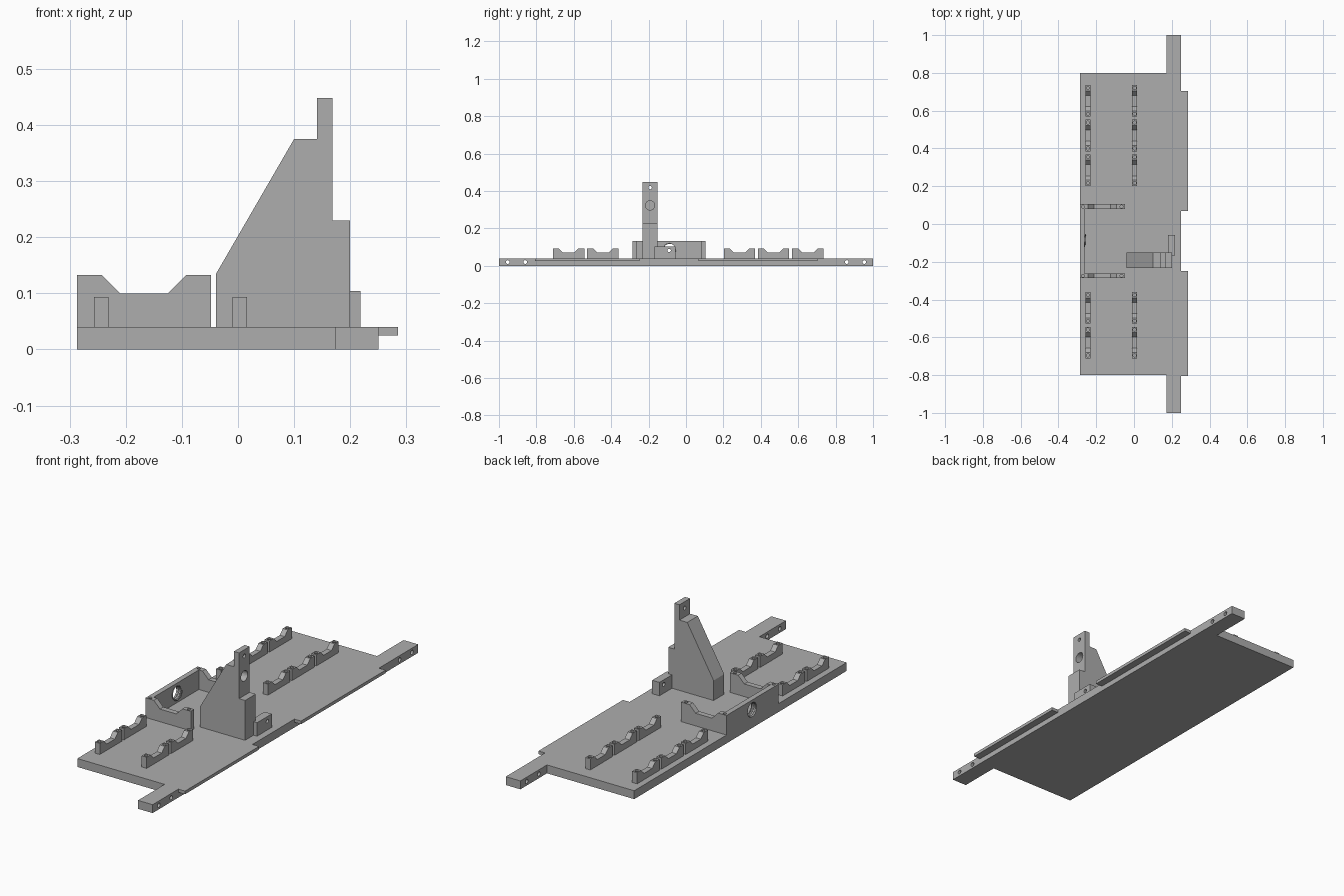
import bpy, bmesh, math
from mathutils import Matrix, Vector

if "Cube" in bpy.data.objects:
    bpy.data.objects.remove(bpy.data.objects["Cube"])

grey = bpy.data.materials.new("plain grey")
grey.use_nodes = True
colour = (0.42, 0.42, 0.42, 1)
grey.diffuse_color = colour
grey.node_tree.nodes["Principled BSDF"].inputs["Base Color"].default_value = colour

T = 0.04          # plate thickness
WALL = 0.026      # wall thickness of the cradles


def add_object(name, bm):
    bmesh.ops.recalc_face_normals(bm, faces=bm.faces)
    mesh = bpy.data.meshes.new(name)
    bm.to_mesh(mesh)
    bm.free()
    mesh.materials.append(grey)
    obj = bpy.data.objects.new(name, mesh)
    bpy.context.collection.objects.link(obj)
    return obj


def prism(name, outline, axis, low, high):
    """Extrude a 2D outline along an axis; the outline uses the other two axes in order."""
    bm = bmesh.new()
    verts = []
    for a, b in outline:
        p = [a, b]
        p.insert(axis, low)
        verts.append(bm.verts.new(p))
    face = bm.faces.new(verts)
    out = bmesh.ops.extrude_face_region(bm, geom=[face])
    shift = Vector((0, 0, 0))
    shift[axis] = high - low
    moved = [v for v in out["geom"] if isinstance(v, bmesh.types.BMVert)]
    bmesh.ops.translate(bm, verts=moved, vec=shift)
    return add_object(name, bm)


def box(name, x0, x1, y0, y1, z0, z1):
    return prism(name, [(x0, y0), (x1, y0), (x1, y1), (x0, y1)], 2, z0, z1)


def drill(obj, holes):
    """Cut round holes, each given as centre, radius, length and axis."""
    bm = bmesh.new()
    for centre, radius, length, axis in holes:
        turn = Matrix.Rotation(math.pi / 2, 4, "Y") if axis == "X" else Matrix()
        bmesh.ops.create_cone(bm, cap_ends=True, segments=24, radius1=radius, radius2=radius,
                              depth=length, matrix=Matrix.Translation(centre) @ turn)
    cutter = add_object("hole_cutter", bm)
    cutter.hide_render = True
    mod = obj.modifiers.new("holes", "BOOLEAN")
    mod.operation, mod.solver, mod.object = "DIFFERENCE", "EXACT", cutter
    bpy.context.view_layer.update()
    result = obj.evaluated_get(bpy.context.evaluated_depsgraph_get())
    mesh = bpy.data.meshes.new_from_object(result)
    obj.modifiers.clear()
    obj.data = mesh
    bpy.data.objects.remove(cutter)


def cradle_outline(start, length, top):
    """Saddle profile: raised ends with a sloped dip between them."""
    steps = [(0.185, 0), (0.32, 1), (0.68, 1), (0.815, 0), (1, 0)]
    dip = 0.138 * length
    return ([(start, T), (start, top)]
            + [(start + f * length, top - d * dip) for f, d in steps]
            + [(start + length, T)])


# Base plate with an arm at each end
outline = [(-0.287, -0.8), (0.173, -0.8), (0.173, -1), (0.25, -1),
           (0.25, 1), (0.173, 1), (0.173, 0.8), (-0.287, 0.8)]
plate = prism("base_plate", outline, 2, 0, T)
drill(plate, [((0.21, s * y, 0.02), 0.01, 0.2, "X") for s in (-1, 1) for y in (0.86, 0.953)])

# Thin ledges on the right edge
for label, y0, y1 in (("front", -0.806, -0.248), ("back", 0.068, 0.704)):
    box(label + "_edge_ledge", 0.25, 0.285, y0, y1, 0.025, T)

# Rows of small saddles
LENGTH = 0.167
for row, x in (("outer", -0.257), ("inner", -0.01)):
    for i, y in enumerate((-0.711, -0.528, 0.202, 0.385, 0.568)):
        saddle = prism(f"{row}_saddle_{i + 1}", cradle_outline(y, LENGTH, 0.093), 0, x, x + WALL)
        drill(saddle, [((x + WALL / 2, y + e, 0.093), 0.008, 0.05, "Z")
                       for e in (0.015, LENGTH - 0.015)])

# Large cradle: two saddle walls joined by an end wall with a round opening
Y0, Y1, TOP = -0.287, 0.105, 0.133
for label, y in (("front", Y0), ("back", Y1 - WALL)):
    wall = prism(label + "_cradle_wall", cradle_outline(-0.287, 0.239, TOP), 1, y, y + WALL)
    drill(wall, [((x, y + WALL / 2, TOP), 0.008, 0.06, "Z") for x in (-0.27, -0.066)])
end_wall = box("cradle_end_wall", -0.287, -0.262, Y0 + WALL, Y1 - WALL, T, TOP)
drill(end_wall, [((-0.27, -0.088, 0.087), 0.034, 0.2, "X")])

# Thread ridge inside the opening
curve = bpy.data.curves.new("opening_thread", "CURVE")
curve.dimensions, curve.bevel_depth, curve.bevel_resolution = "3D", 0.002, 0
spline = curve.splines.new("POLY")
spline.points.add(72)
for i, p in enumerate(spline.points):
    a = i * math.tau / 24
    p.co = (-0.285 + i * 0.0004, -0.088 + 0.033 * math.cos(a), 0.087 + 0.033 * math.sin(a), 1)
curve.materials.append(grey)
bpy.context.collection.objects.link(bpy.data.objects.new("opening_thread", curve))

# Tall gusseted tower
profile = [(-0.039, T), (-0.039, 0.135), (0.1, 0.375), (0.141, 0.375), (0.141, 0.448),
           (0.168, 0.448), (0.168, 0.23), (0.2, 0.23), (0.2, T)]
tower = prism("tower", profile, 1, -0.232, -0.152)
drill(tower, [((0.168, -0.192, 0.323), 0.025, 0.07, "X"),
              ((0.155, -0.192, 0.418), 0.009, 0.1, "X")])

# Small side bracket next to the tower
bracket = box("side_bracket", 0.18, 0.218, -0.168, -0.057, T, 0.104)
drill(bracket, [((0.2, -0.09, 0.082), 0.009, 0.1, "X")])
